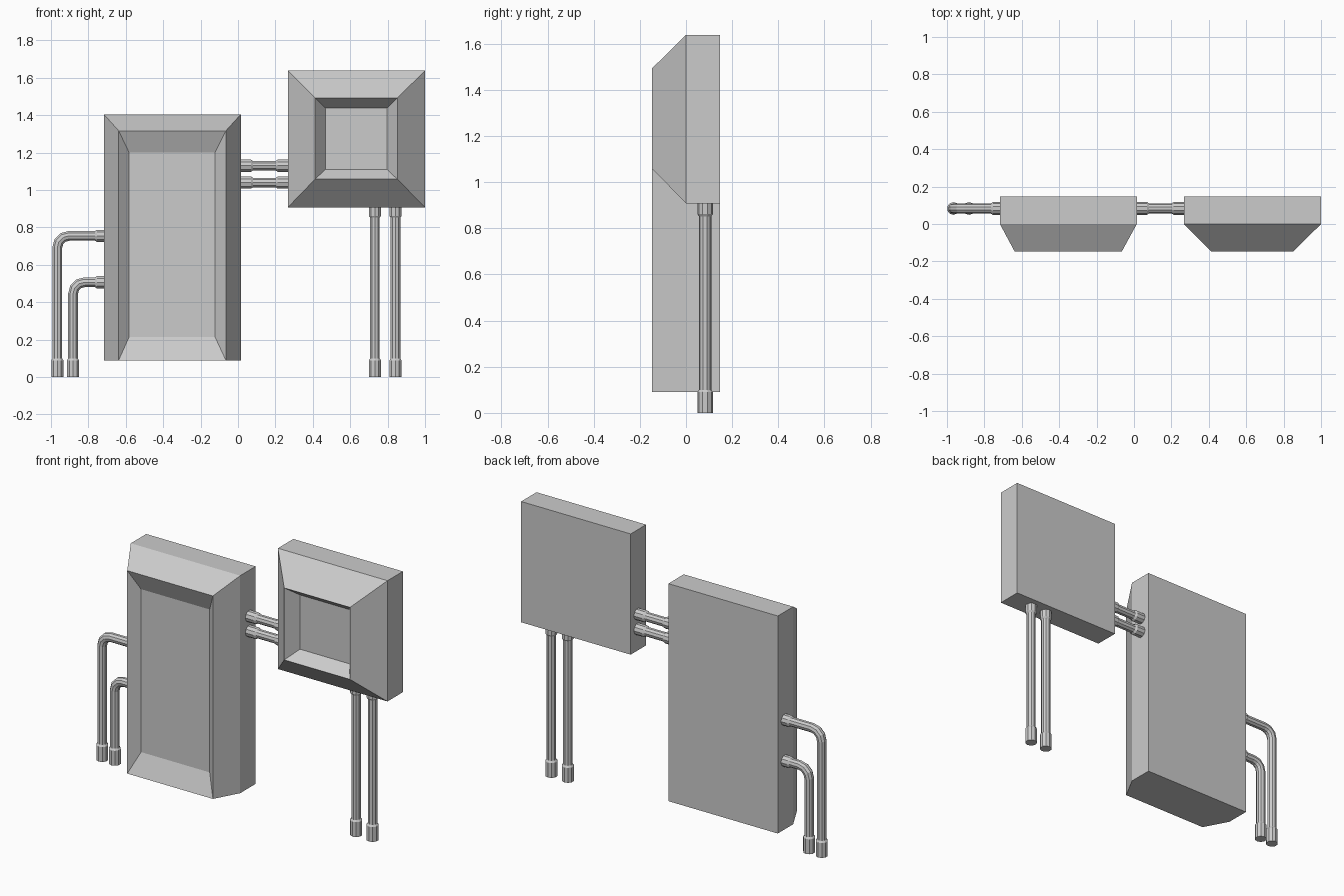
import bpy, bmesh, math
from mathutils import Vector

if "Cube" in bpy.data.objects:
    bpy.data.objects.remove(bpy.data.objects["Cube"])

PIPE_Y = 0.083
SIDES = 10
R, SLEEVE = 0.027, 0.034


def finish(bm, name):
    bmesh.ops.recalc_face_normals(bm, faces=bm.faces)
    mesh = bpy.data.meshes.new(name)
    bm.to_mesh(mesh)
    bm.free()
    obj = bpy.data.objects.new(name, mesh)
    bpy.context.collection.objects.link(obj)
    return obj


def skin(name, rings):
    """Bridge equal-length rings of points and cap both ends."""
    bm = bmesh.new()
    loops = [[bm.verts.new(p) for p in ring] for ring in rings]
    n = len(loops[0])
    for a, b in zip(loops, loops[1:]):
        for i in range(n):
            j = (i + 1) % n
            bm.faces.new((a[i], a[j], b[j], b[i]))
    bm.faces.new(loops[0])
    bm.faces.new(loops[-1])
    return finish(bm, name)


def panel(name, steps):
    """Stack of rectangles (x0, x1, z0, z1, y) from back to recessed floor."""
    skin(name, [[(x0, y, z0), (x1, y, z0), (x1, y, z1), (x0, y, z1)]
                for x0, x1, z0, z1, y in steps])


def pipe(name, stations):
    """Sweep a round section along (x, z, radius) stations with mitred bends."""
    pts = [Vector((x, PIPE_Y, z)) for x, z, _ in stations]
    rings = []
    for k, p in enumerate(pts):
        before = [q for q in pts[:k] if (q - p).length > 1e-5]
        after = [q for q in pts[k + 1:] if (q - p).length > 1e-5]
        d_out = (after[0] - p).normalized() if after else None
        d_in = (p - before[-1]).normalized() if before else d_out
        d_out = d_out or d_in
        t = (d_in + d_out).normalized()
        side = Vector((t.z, 0, -t.x)) / max(t.dot(d_in), 0.5)
        r = stations[k][2]
        angles = [2 * math.pi * (i + 0.5) / SIDES for i in range(SIDES)]
        rings.append([p + side * r * math.cos(a) + Vector((0, r * math.sin(a), 0))
                      for a in angles])
    skin(name, rings)


def foot(x):
    # ground sleeve with a chamfered upper lip
    return [(x, 0, SLEEVE), (x, 0.09, SLEEVE), (x, 0.1, R)]


# Tall cabinet: untapered at the bottom, recessed front
panel("tall_cabinet", [
    (-0.717, 0.015, 0.09, 1.405, 0.147),
    (-0.717, 0.015, 0.09, 1.405, 0.0),
    (-0.638, -0.065, 0.09, 1.317, -0.147),
    (-0.582, -0.123, 0.215, 1.2, -0.095)])

# Square cabinet: tapered on all sides, recessed front
panel("square_cabinet", [
    (0.267, 1.0, 0.908, 1.638, 0.147),
    (0.267, 1.0, 0.908, 1.638, 0.0),
    (0.412, 0.852, 1.058, 1.493, -0.147),
    (0.467, 0.797, 1.11, 1.438, -0.075)])

# Straight pipes under the square cabinet
for i, x in enumerate((0.732, 0.842)):
    pipe(f"drop_pipe_{i + 1}", foot(x) + [
        (x, 0.852, R), (x, 0.862, SLEEVE), (x, 0.915, SLEEVE)])

# Short pipes joining the two cabinets
for i, z in enumerate((1.13, 1.04)):
    pipe(f"link_pipe_{i + 1}", [
        (0.01, z, SLEEVE), (0.07, z, SLEEVE), (0.08, z, R),
        (0.202, z, R), (0.212, z, SLEEVE), (0.272, z, SLEEVE)])

# Elbow pipes from the ground into the side of the tall cabinet
BEND = 0.062
for i, (x, z) in enumerate(((-0.966, 0.755), (-0.882, 0.507))):
    arc = [(x + BEND - BEND * math.cos(a), z - BEND + BEND * math.sin(a), R)
           for a in (math.radians(d) for d in (0, 30, 60, 90))]
    pipe(f"elbow_pipe_{i + 1}", foot(x) + arc + [
        (-0.765, z, R), (-0.755, z, SLEEVE), (-0.712, z, SLEEVE)])
